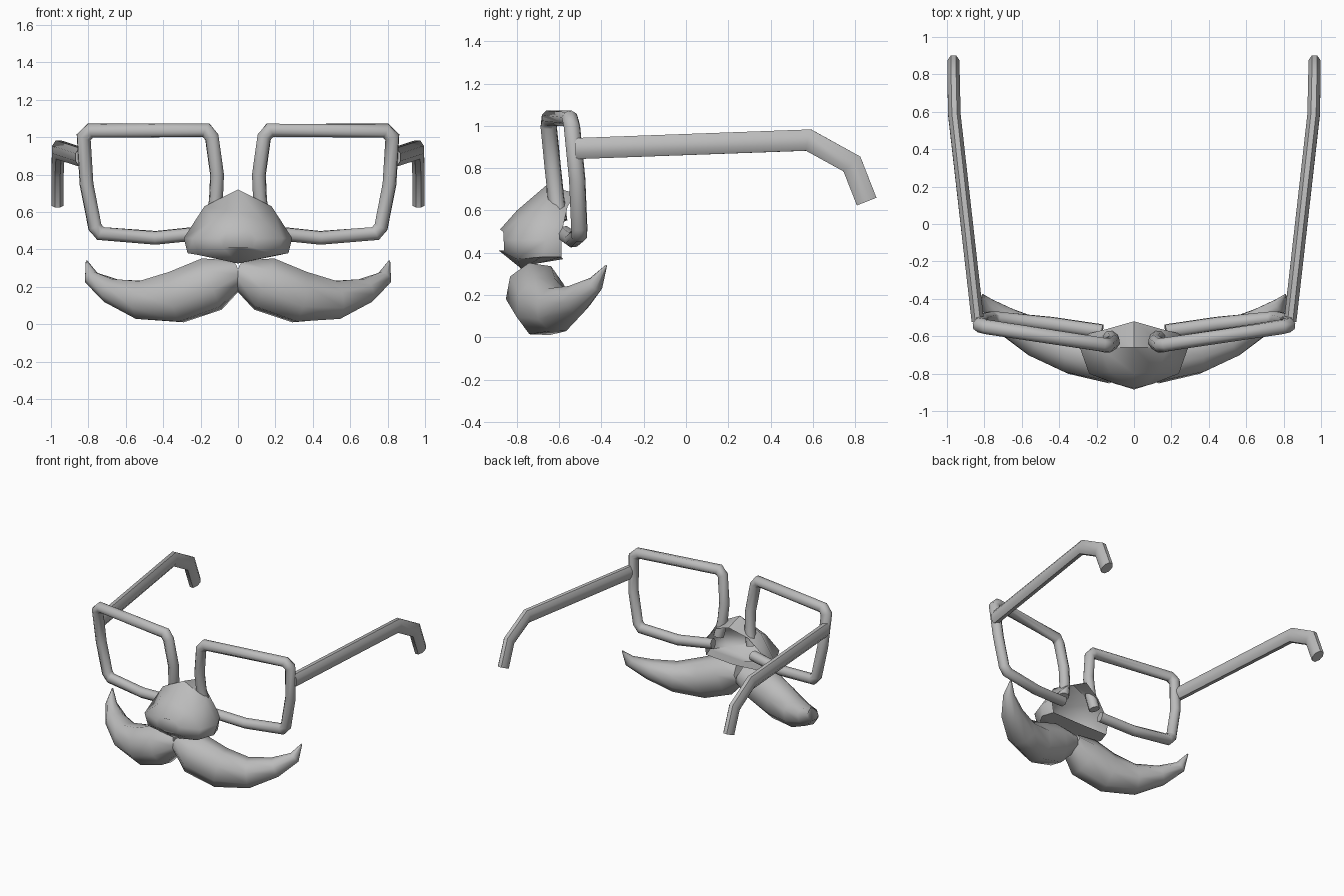
import bpy, bmesh, math
from mathutils import Vector

if "Cube" in bpy.data.objects:
    bpy.data.objects.remove(bpy.data.objects["Cube"], do_unlink=True)

# Single plain grey material
grey = bpy.data.materials.new("plain grey")
grey.use_nodes = True
grey.diffuse_color = (0.5, 0.5, 0.5, 1)
grey.node_tree.nodes["Principled BSDF"].inputs["Base Color"].default_value = grey.diffuse_color


def finish(name, bm, angle):
    bmesh.ops.recalc_face_normals(bm, faces=bm.faces)
    mesh = bpy.data.meshes.new(name)
    bm.to_mesh(mesh)
    bm.free()
    mesh.materials.append(grey)
    ob = bpy.data.objects.new(name, mesh)
    bpy.context.collection.objects.link(ob)
    bpy.ops.object.select_all(action='DESELECT')
    ob.select_set(True)
    bpy.context.view_layer.objects.active = ob
    bpy.ops.object.shade_smooth_by_angle(angle=math.radians(angle))


def skin(bm, rings):
    for r0, r1 in zip(rings, rings[1:]):
        n = len(r0)
        for i in range(n):
            j = (i + 1) % n
            bm.faces.new((r0[i], r0[j], r1[j], r1[i]))


def sweep(name, path, radii, ref, side, sides=8, angle=50):
    """Tube through path with mitred corners; radii are (along ref, across ref)."""
    pts = [Vector((x * side, y, z)) for x, y, z in path]
    ref = Vector((ref[0] * side, ref[1], ref[2]))
    bm = bmesh.new()
    rings = []
    for k, p in enumerate(pts):
        d_in = (p - pts[k - 1]).normalized() if k else (pts[1] - p).normalized()
        d_out = (pts[k + 1] - p).normalized() if k + 1 < len(pts) else d_in
        t = (d_in + d_out).normalized()
        a = (ref - t * ref.dot(t)).normalized()
        b = t.cross(a) / max(t.dot(d_in), 0.6)
        ra, rb = radii[k] if isinstance(radii, list) else radii
        turns = [2 * math.pi * (i + 0.5) / sides for i in range(sides)]
        rings.append([bm.verts.new(p + a * ra * math.cos(u) + b * rb * math.sin(u))
                      for u in turns])
    skin(bm, rings)
    bm.faces.new(rings[0])
    bm.faces.new(rings[-1])
    finish(name, bm, angle)


# Lens rim: open loop whose two ends hide inside the nose
rim = [(.17, -.575, .49), (.44, -.535, .462), (.735, -.505, .485), (.765, -.505, .52),
       (.81, -.515, .75), (.825, -.54, 1.0), (.79, -.55, 1.035), (.17, -.645, 1.037),
       (.14, -.65, 1.0), (.112, -.63, .8), (.118, -.615, .66), (.14, -.60, .55)]

# Temple arm, bending down behind the ear
temple = [(.835, -.52, .893), (.96, .58, .933), (.965, .785, .82), (.965, .855, .642)]

# Moustache half, fat near the nose and curling to a point
whisker = [(0, -.70, .27), (.14, -.715, .215), (.33, -.68, .145), (.52, -.61, .13),
           (.68, -.52, .18), (.785, -.43, .25), (.81, -.377, .34)]
whisker_size = [(.10, .075), (.14, .15), (.13, .145), (.11, .108),
                (.08, .07), (.04, .04), (.004, .004)]

for label, s in (("left", 1), ("right", -1)):
    sweep(label + "_lens_rim", rim, (.04, .038), (.15, 1, .1), s)
    sweep(label + "_temple_arm", temple, (.036, .054), (1, 0, 0), s)
    sweep(label + "_moustache", whisker, whisker_size, (.45, -.9, 0), s)

# Nose: half outlines from the open back rim forward to the tip
nose = [
    [(0, -.52, .68), (.14, -.56, .62), (.26, -.59, .49), (.24, -.59, .38), (0, -.58, .37)],
    [(0, -.66, .72), (.18, -.66, .63), (.29, -.66, .46), (.27, -.68, .38), (0, -.70, .35)],
    [(0, -.80, .60), (.13, -.79, .56), (.24, -.80, .46), (.21, -.80, .37), (0, -.78, .325)],
    [(0, -.88, .51), (.06, -.865, .5), (.1, -.855, .46), (.08, -.86, .41), (0, -.885, .41)]]
bm = bmesh.new()
rings = []
for half in nose:
    mirrored = [(-x, y, z) for x, y, z in half[-2:0:-1]]
    rings.append([bm.verts.new(c) for c in half + mirrored])
skin(bm, rings)
bm.faces.new(rings[-1])
finish("nose", bm, 50)
